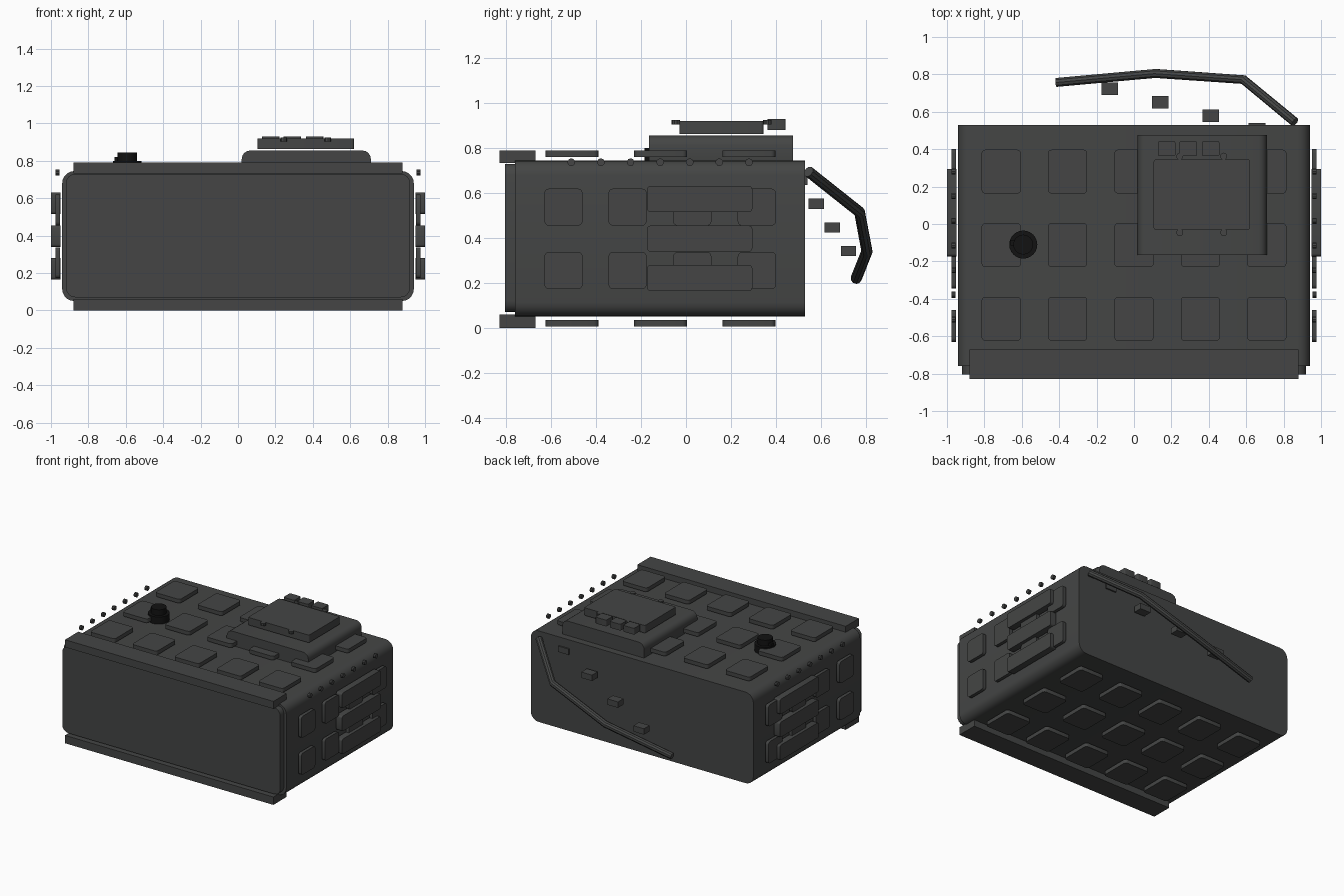
import bpy, bmesh, math
from mathutils import Vector

if "Cube" in bpy.data.objects:
    bpy.data.objects.remove(bpy.data.objects["Cube"])


def material(name, c):
    m = bpy.data.materials.new(name)
    m.diffuse_color = (*c, 1)
    m.use_nodes = True
    m.node_tree.nodes["Principled BSDF"].inputs["Base Color"].default_value = m.diffuse_color
    return m


DARK = material("dark_grey", (0.058, 0.06, 0.059))
BLACK = material("black", (0.006, 0.006, 0.006))


def finish(name, bm, mat):
    bmesh.ops.recalc_face_normals(bm, faces=bm.faces)
    me = bpy.data.meshes.new(name)
    bm.to_mesh(me)
    bm.free()
    ob = bpy.data.objects.new(name, me)
    bpy.context.collection.objects.link(ob)
    me.materials.append(mat)
    bpy.context.view_layer.objects.active = ob
    bpy.ops.object.select_all(action='DESELECT')
    ob.select_set(True)
    bpy.ops.object.shade_smooth_by_angle(angle=math.radians(35))
    return ob


def prism(name, lo, hi, axis=2, r=0.0, seg=3, mat=DARK):
    """Rounded rectangle between two corners, extruded along one axis."""
    u, v = [i for i in range(3) if i != axis]
    pts = []
    if r:
        corners = [(hi[u] - r, hi[v] - r), (lo[u] + r, hi[v] - r),
                   (lo[u] + r, lo[v] + r), (hi[u] - r, lo[v] + r)]
        for k, (cu, cv) in enumerate(corners):
            for i in range(seg + 1):
                a = (k + i / seg) * math.pi / 2
                pts.append((cu + r * math.cos(a), cv + r * math.sin(a)))
    else:
        pts = [(hi[u], hi[v]), (lo[u], hi[v]), (lo[u], lo[v]), (hi[u], lo[v])]
    bm = bmesh.new()
    vs = []
    for pu, pv in pts:
        co = [0, 0, 0]
        co[u], co[v], co[axis] = pu, pv, lo[axis]
        vs.append(bm.verts.new(co))
    f = bm.faces.new(vs)
    ext = bmesh.ops.extrude_face_region(bm, geom=[f])["geom"]
    d = Vector((0, 0, 0))
    d[axis] = hi[axis] - lo[axis]
    bmesh.ops.translate(bm, vec=d, verts=[g for g in ext if isinstance(g, bmesh.types.BMVert)])
    return finish(name, bm, mat)


def block(name, c, s, axis=2, r=0.0, mat=DARK):
    return prism(name, [a - b / 2 for a, b in zip(c, s)], [a + b / 2 for a, b in zip(c, s)], axis, r, mat=mat)


def cylinder(name, c, r, depth, sides, axis=2, mat=DARK):
    bm = bmesh.new()
    bmesh.ops.create_cone(bm, cap_ends=True, segments=sides, radius1=r, radius2=r, depth=depth)
    for v in bm.verts:
        if axis == 0:
            v.co = Vector((v.co.z, v.co.x, v.co.y))
        v.co += Vector(c)
    return finish(name, bm, mat)


# Main case, front panel and its lips
prism("main_case", (-0.94, -0.76, 0.05), (0.94, 0.53, 0.745), 1, 0.065, 5)
prism("front_panel", (-0.92, -0.805, 0.07), (0.92, -0.75, 0.73), 1, 0.05, 4)
prism("top_front_lip", (-0.88, -0.83, 0.733), (0.88, -0.67, 0.79))
prism("bottom_front_lip", (-0.88, -0.83, 0.0), (0.88, -0.67, 0.06))

# Raised pads above and below
for x in (-0.71, -0.355, 0, 0.355, 0.71):
    for y in (-0.507, -0.113, 0.28):
        block("top_pad", (x, y, 0.775), (0.21, 0.235, 0.03), 2, 0.02)
        block("bottom_pad", (x, y, 0.02), (0.21, 0.235, 0.03), 2, 0.02)

# Side pads, bars and rivets
for s in (-1, 1):
    for y in (-0.545, -0.26, 0.028, 0.315):
        for z in (0.255, 0.537):
            block("side_pad", (s * 0.963, y, z), (0.025, 0.17, 0.165), 0, 0.02)
    for z in (0.222, 0.397, 0.573):
        block("side_bar", (s * 0.975, 0.061, z), (0.05, 0.468, 0.116), 0, 0.015)
    for i in range(7):
        cylinder("side_rivet", (s * 0.965, -0.51 + 0.1317 * i, 0.737), 0.017, 0.02, 10, 0)

# Control box on top
prism("control_box", (0.02, -0.165, 0.70), (0.71, 0.477, 0.855), 1, 0.045, 4)
prism("control_plate", (0.105, -0.03, 0.862), (0.62, 0.345, 0.92), 2, 0.012)
for x in (0.175, 0.29, 0.41):
    block("control_button", (x, 0.403, 0.905), (0.092, 0.08, 0.048), 2, 0.008)
for x in (0.245, 0.48):
    for y in (-0.045, 0.362):
        cylinder("plate_rivet", (x, y, 0.914), 0.019, 0.02, 10)

# Black cap
cylinder("cap_base", (-0.592, -0.11, 0.772), 0.075, 0.056, 24, mat=BLACK)
cylinder("cap_top", (-0.592, -0.11, 0.82), 0.053, 0.05, 24, mat=BLACK)
block("cap_tab", (-0.64, -0.1, 0.81), (0.04, 0.03, 0.02), mat=BLACK)

# Bent cable at the back with its clips
cu = bpy.data.curves.new("back_cable", 'CURVE')
cu.dimensions = '3D'
cu.bevel_depth = 0.025
cu.bevel_resolution = 3
cu.use_fill_caps = True
sp = cu.splines.new('POLY')
path = [(0.86, 0.545, 0.695), (0.585, 0.772, 0.515), (0.115, 0.805, 0.34), (-0.415, 0.757, 0.22)]
sp.points.add(len(path) - 1)
for p, c in zip(sp.points, path):
    p.co = (*c, 1)
cu.materials.append(DARK)
cable = bpy.data.objects.new("back_cable", cu)
bpy.context.collection.objects.link(cable)
bpy.ops.object.select_all(action='DESELECT')
cable.select_set(True)
bpy.context.view_layer.objects.active = cable
bpy.ops.object.convert(target='MESH')
bpy.ops.object.shade_smooth_by_angle(angle=math.radians(35))
for i in range(4):
    block("cable_clip", (0.657 - 0.262 * i if i == 0 else 0.41 - 0.27 * (i - 1), 0.507 + 0.072 * i, 0.657 - 0.105 * i),
          (0.09, 0.068, 0.045))
